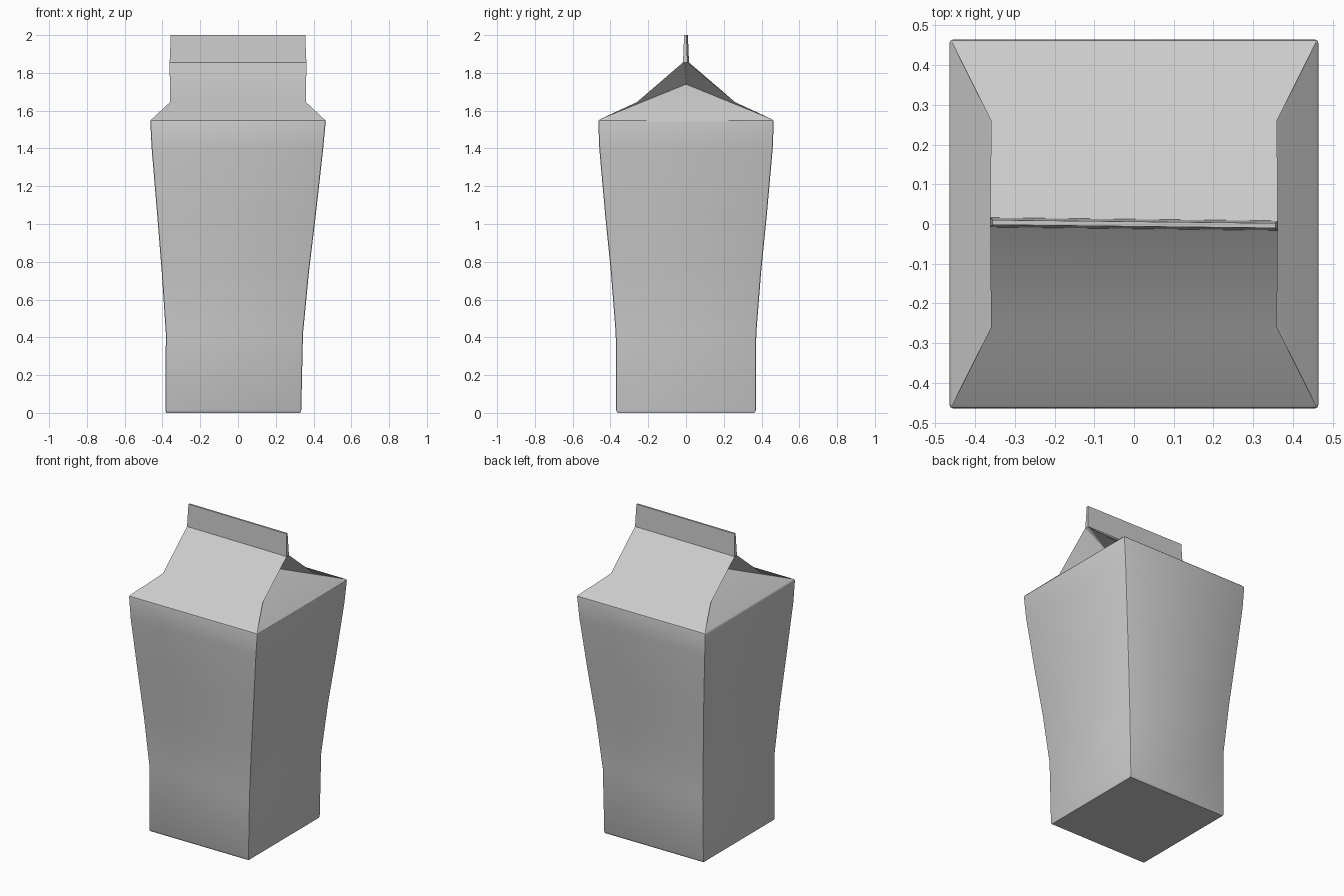
import bpy
import bmesh
import math

cube = bpy.data.objects.get("Cube")
if cube:
    bpy.data.objects.remove(cube, do_unlink=True)

# Plain carton board
board = bpy.data.materials.new("light_grey_board")
board.use_nodes = True
GREY = (0.6, 0.6, 0.6, 1.0)
board.diffuse_color = GREY
board.node_tree.nodes["Principled BSDF"].inputs["Base Color"].default_value = GREY

bm = bmesh.new()


def row(half, y, z, twist=0.0):
    """Left-to-right pair of points on a line along x."""
    return [bm.verts.new((s * half, y - s * twist, z)) for s in (-1, 1)]


def face(*verts):
    return bm.faces.new(verts)


# Flared body: height, half width, half depth, sideways lean
SECTIONS = [
    (0.0, 0.355, 0.362, -0.025),
    (0.015, 0.36, 0.37, -0.025),
    (0.42, 0.363, 0.372, -0.019),
    (0.75, 0.39, 0.398, -0.014),
    (1.05, 0.42, 0.428, -0.008),
    (1.4, 0.454, 0.459, -0.003),
    (1.55, 0.465, 0.465, 0.0),
]
CORNERS = [(-1, -1), (1, -1), (1, 1), (-1, 1)]
rings = [[bm.verts.new((lean + sx * w, sy * d, z)) for sx, sy in CORNERS]
         for z, w, d, lean in SECTIONS]
face(*reversed(rings[0]))
for low, high in zip(rings, rings[1:]):
    for i in range(4):
        j = (i + 1) % 4
        face(low[i], low[j], high[j], high[i])

# Gable roof: sloping panels meeting in an upright sealed fin
top = rings[-1]
eave = {-1: [top[0], top[1]], 1: [top[3], top[2]]}
bend, ridge, crest = {}, {}, {}
for s in (-1, 1):
    bend[s] = row(0.36, s * 0.26, 1.645)
    ridge[s] = row(0.362, s * 0.012, 1.855, 0.004)
    crest[s] = row(0.356, s * 0.006, 2.0, 0.004)
    levels = [eave[s], bend[s], ridge[s], crest[s]]
    for a, b in zip(levels, levels[1:]):
        face(a[0], a[1], b[1], b[0])
face(crest[-1][0], crest[-1][1], crest[1][1], crest[1][0])

# Gussets tucked inward under both ends of the roof
for k, side in enumerate((-1, 1)):
    tuck = bm.verts.new((side * 0.2, 0.0, 1.74))
    face(eave[-1][k], eave[1][k], tuck)
    face(ridge[-1][k], ridge[1][k], tuck)
    face(ridge[-1][k], ridge[1][k], crest[1][k], crest[-1][k])
    for s in (-1, 1):
        face(eave[s][k], bend[s][k], tuck)
        face(bend[s][k], ridge[s][k], tuck)

bmesh.ops.recalc_face_normals(bm, faces=bm.faces[:])

# Soften the upright corners and eaves of the board
soft = [e for e in bm.edges
        if max(v.co.z for v in e.verts) < 1.56
        and min(v.co.z for v in e.verts) > 0.01
        and e.calc_face_angle(0) > math.radians(30)]
bmesh.ops.bevel(bm, geom=soft, offset=0.009, segments=2, profile=0.5,
                affect='EDGES', clamp_overlap=True)

mesh = bpy.data.meshes.new("carton")
bm.to_mesh(mesh)
bm.free()
mesh.materials.append(board)
carton = bpy.data.objects.new("carton", mesh)
bpy.context.collection.objects.link(carton)

bpy.ops.object.select_all(action='DESELECT')
carton.select_set(True)
bpy.context.view_layer.objects.active = carton
bpy.ops.object.shade_smooth_by_angle(angle=math.radians(30))
